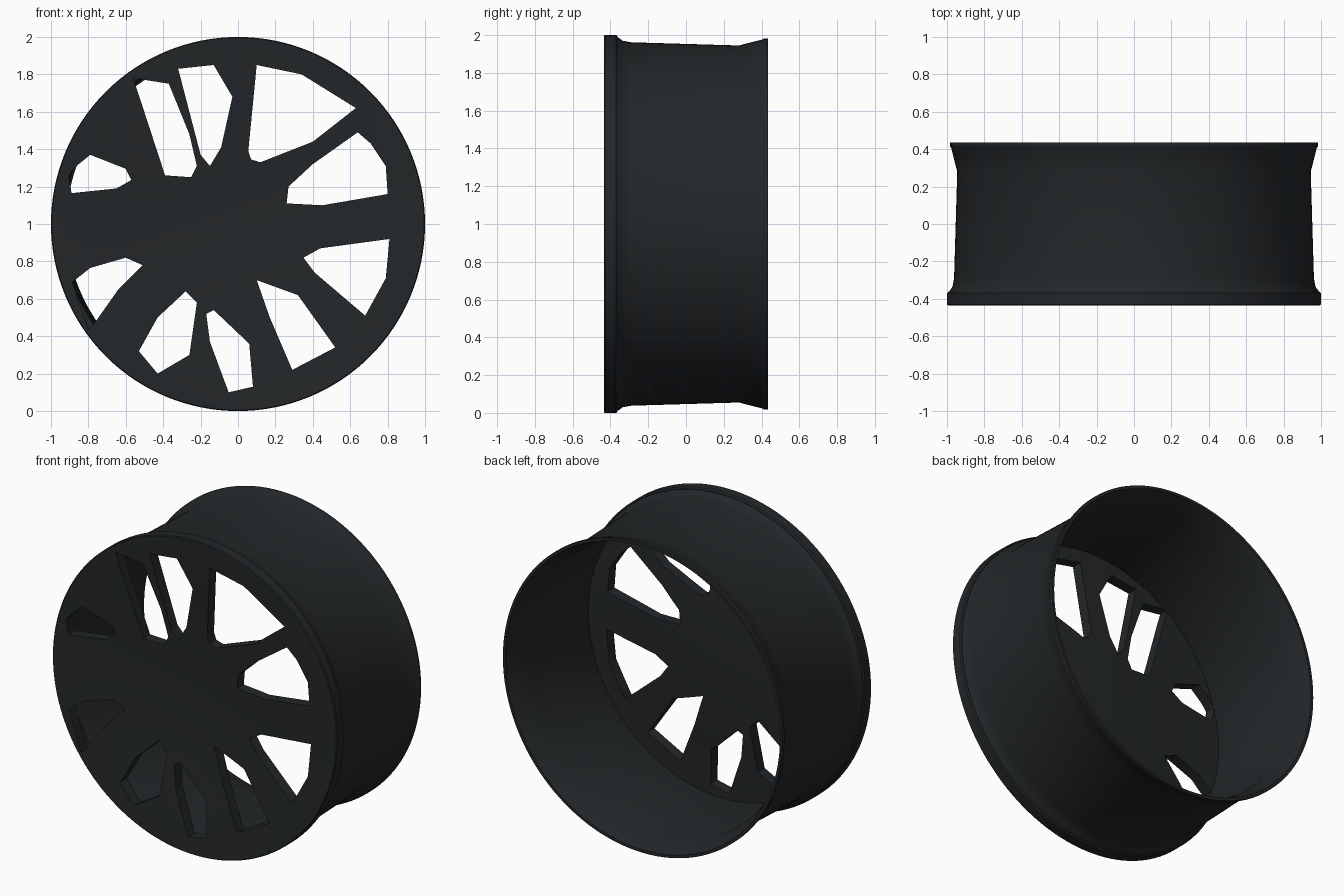
import bpy, bmesh, math

if "Cube" in bpy.data.objects:
    bpy.data.objects.remove(bpy.data.objects["Cube"])

SEG = 128

mat = bpy.data.materials.new("dark_metal")
mat.diffuse_color = (0.017, 0.02, 0.022, 1)
mat.use_nodes = True
mat.node_tree.nodes["Principled BSDF"].inputs["Base Color"].default_value = mat.diffuse_color


def new_object(name, bm):
    bmesh.ops.recalc_face_normals(bm, faces=bm.faces)
    me = bpy.data.meshes.new(name)
    bm.to_mesh(me)
    bm.free()
    ob = bpy.data.objects.new(name, me)
    bpy.context.collection.objects.link(ob)
    me.materials.append(mat)
    return ob


def lathe(name, profile, closed):
    """Revolve (radius, y) points around the wheel axle at z = 1."""
    bm = bmesh.new()
    rings = []
    for r, y in profile:
        if r == 0:
            rings.append([bm.verts.new((0, y, 1))] * SEG)
        else:
            rings.append([bm.verts.new((r * math.cos(2 * math.pi * i / SEG), y,
                                        1 + r * math.sin(2 * math.pi * i / SEG)))
                          for i in range(SEG)])
    pairs = list(zip(rings, rings[1:]))
    if closed:
        pairs.append((rings[-1], rings[0]))
    for a, b in pairs:
        for i in range(SEG):
            j = (i + 1) % SEG
            quad = list(dict.fromkeys((a[i], a[j], b[j], b[i])))
            if len(quad) > 2:
                bm.faces.new(quad)
    return new_object(name, bm)


def smooth(ob):
    bpy.ops.object.select_all(action='DESELECT')
    ob.select_set(True)
    bpy.context.view_layer.objects.active = ob
    bpy.ops.object.shade_smooth_by_angle(angle=math.radians(30))


# Barrel with flared lips, open at the back
barrel = lathe("rim_barrel", [
    (0.992, -0.37), (0.985, -0.355), (0.97, -0.335), (0.962, -0.29), (0.945, 0.28),
    (0.962, 0.345), (0.977, 0.405), (0.983, 0.415), (0.983, 0.435), (0.965, 0.435),
    (0.95, 0.39), (0.917, 0.28), (0.93, -0.29), (0.94, -0.37)], True)

# Slightly dished face plate
face = lathe("wheel_face", [
    (0, -0.372), (0.2, -0.376), (0.4, -0.387), (0.65, -0.41), (0.88, -0.43), (0.995, -0.435),
    (1.0, -0.43), (1.0, -0.37), (0.992, -0.362), (0.88, -0.362), (0.65, -0.342),
    (0.4, -0.32), (0.2, -0.309), (0, -0.305)], False)

# Irregular window outlines (x, z)
windows = [
    [(-.56, 1.78), (-.37, 1.75), (-.26, 1.48), (-.22, 1.31), (-.25, 1.25), (-.39, 1.26)],
    [(-.32, 1.83), (-.20, 1.37), (-.15, 1.31), (-.09, 1.41), (-.03, 1.68), (-.13, 1.85)],
    [(.10, 1.85), (.34, 1.80), (.63, 1.62), (.40, 1.44), (.12, 1.33), (.07, 1.345), (.055, 1.39)],
    [(.64, 1.49), (.71, 1.43), (.79, 1.31), (.80, 1.16), (.45, 1.10), (.26, 1.11), (.27, 1.20), (.40, 1.32)],
    [(.81, .92), (.79, .71), (.68, .51), (.41, .74), (.35, .82), (.44, .87)],
    [(.10, .70), (.32, .62), (.52, .34), (.29, .22), (.17, .50)],
    [(-.13, .54), (.06, .36), (.08, .13), (-.05, .10), (-.15, .37), (-.17, .52)],
    [(-.28, .64), (-.22, .58), (-.26, .30), (-.43, .20), (-.53, .32), (-.43, .50)],
    [(-.51, .78), (-.64, .65), (-.76, .48), (-.80, .44), (-.885, .69), (-.79, .765), (-.60, .82)],
    [(-.79, 1.37), (-.60, 1.295), (-.57, 1.235), (-.65, 1.19), (-.89, 1.165), (-.905, 1.26), (-.87, 1.305)],
]
bm = bmesh.new()
for pts in windows:
    front = [bm.verts.new((x, -0.6, z)) for x, z in pts]
    back = [bm.verts.new((x, -0.2, z)) for x, z in pts]
    bm.faces.new(front)
    bm.faces.new(back[::-1])
    for i in range(len(pts)):
        j = (i + 1) % len(pts)
        bm.faces.new((front[j], front[i], back[i], back[j]))
cutter = new_object("window_cutter", bm)
cutter.hide_render = True

# Cut the windows through the face
mod = face.modifiers.new("windows", 'BOOLEAN')
mod.operation = 'DIFFERENCE'
mod.solver = 'EXACT'
mod.object = cutter
bpy.context.view_layer.objects.active = face
face.select_set(True)
bpy.ops.object.modifier_apply(modifier=mod.name)
bpy.data.objects.remove(cutter, do_unlink=True)

smooth(barrel)
smooth(face)
